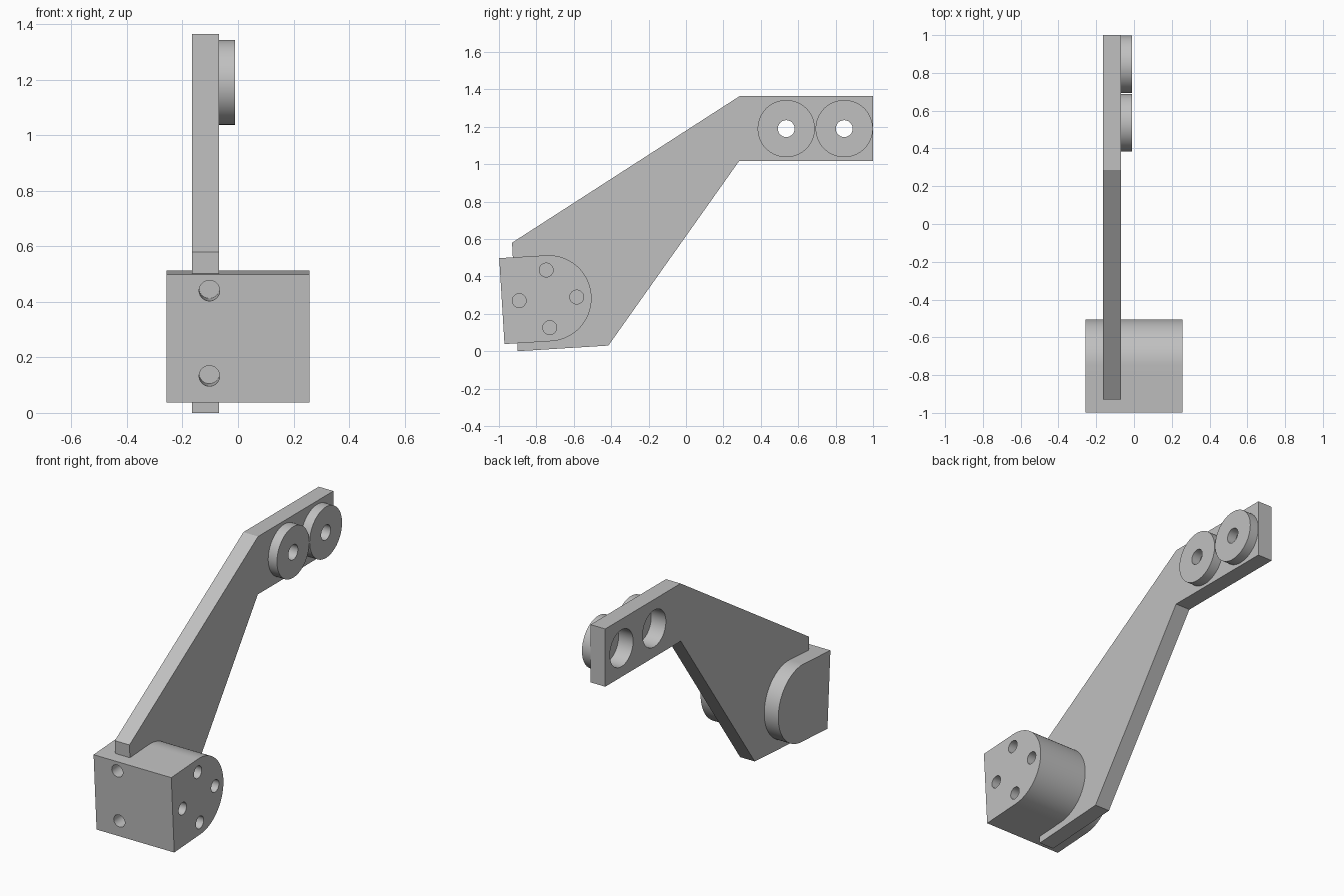
import bpy, bmesh
from math import radians, sin, cos, pi
from mathutils import Matrix, Vector

cube = bpy.data.objects.get("Cube")
if cube:
    bpy.data.objects.remove(cube, do_unlink=True)

grey = bpy.data.materials.new("light grey")
grey.use_nodes = True
colour = (0.53, 0.53, 0.53, 1)
grey.diffuse_color = colour
grey.node_tree.nodes["Principled BSDF"].inputs["Base Color"].default_value = colour


def add_object(name, bm):
    bmesh.ops.recalc_face_normals(bm, faces=bm.faces)
    mesh = bpy.data.meshes.new(name)
    bm.to_mesh(mesh)
    bm.free()
    mesh.materials.append(grey)
    obj = bpy.data.objects.new(name, mesh)
    bpy.context.collection.objects.link(obj)
    return obj


def plate(name, profile, x0, x1):
    """Extrude a (y, z) profile along x."""
    bm = bmesh.new()
    face = bm.faces.new([bm.verts.new((x0, y, z)) for y, z in profile])
    new = bmesh.ops.extrude_face_region(bm, geom=[face])["geom"]
    verts = [v for v in new if isinstance(v, bmesh.types.BMVert)]
    bmesh.ops.translate(bm, verts=verts, vec=(x1 - x0, 0, 0))
    return add_object(name, bm)


def rod(name, start, end, radius):
    """Cylinder between two points."""
    start, end = Vector(start), Vector(end)
    axis = end - start
    turn = axis.to_track_quat("Z", "Y").to_matrix().to_4x4()
    bm = bmesh.new()
    bmesh.ops.create_cone(bm, cap_ends=True, segments=64, radius1=radius,
                          radius2=radius, depth=axis.length,
                          matrix=Matrix.Translation((start + end) / 2) @ turn)
    return add_object(name, bm)


def drill(obj, start, end, radius):
    """Cut a round hole between two points."""
    cutter = rod("drill", start, end, radius)
    cutter.hide_render = True
    mod = obj.modifiers.new("hole", "BOOLEAN")
    mod.operation, mod.solver, mod.object = "DIFFERENCE", "EXACT", cutter
    bpy.context.view_layer.objects.active = obj
    bpy.ops.object.modifier_apply(modifier=mod.name)
    bpy.data.objects.remove(cutter, do_unlink=True)


# Bent arm plate
ARM_L, ARM_R = -0.165, -0.068
arm = plate("arm", [(-0.93, 0.58), (0.287, 1.364), (1, 1.364), (1, 1.018),
                    (0.285, 1.018), (-0.415, 0.03), (-0.9, 0.0)], ARM_L, ARM_R)

# Round-backed mounting block, slightly tilted
tilt = radians(3.5)
along = Vector((0, cos(tilt), sin(tilt)))
up = Vector((0, -sin(tilt), cos(tilt)))
centre = Vector((0, -0.735, 0.283))
R = 0.23
outline = [centre - 0.25 * along + R * up]
for i in range(49):
    a = pi / 2 - pi * i / 48
    outline.append(centre + R * (cos(a) * along + sin(a) * up))
outline.append(centre - 0.25 * along - R * up)
BLOCK_L, BLOCK_R = -0.258, 0.257
block = plate("mounting_block", [p.yz for p in outline], BLOCK_L, BLOCK_R)

# Four bolt holes in the side of the block
bolt_centre = Vector((0, -0.738, 0.28))
for step in (along, up, -along, -up):
    p = bolt_centre + 0.154 * step
    drill(block, (BLOCK_R - 0.15, p.y, p.z), (BLOCK_R + 0.05, p.y, p.z), 0.037)

# Two bolt holes in the front of the block, reaching into the arm
for y, z in ((-0.995, 0.44), (-0.975, 0.133)):
    mouth = Vector((-0.103, y, z))
    for part in (block, arm):
        drill(part, mouth - 0.05 * along, mouth + 0.15 * along, 0.037)

# Two washers with bores, and wider recesses through the arm behind them
parts = [arm, block]
for name, y in (("front_washer", 0.536), ("rear_washer", 0.846)):
    washer = rod(name, (ARM_R, y, 1.19), (-0.01, y, 1.19), 0.153)
    drill(washer, (ARM_R - 0.05, y, 1.19), (0.05, y, 1.19), 0.045)
    drill(arm, (ARM_L - 0.05, y, 1.19), (ARM_R + 0.02, y, 1.19), 0.11)
    parts.append(washer)

# Smooth the round walls and keep the edges sharp
bpy.ops.object.select_all(action="DESELECT")
for obj in parts:
    obj.select_set(True)
bpy.context.view_layer.objects.active = arm
bpy.ops.object.shade_smooth_by_angle(angle=radians(30))
